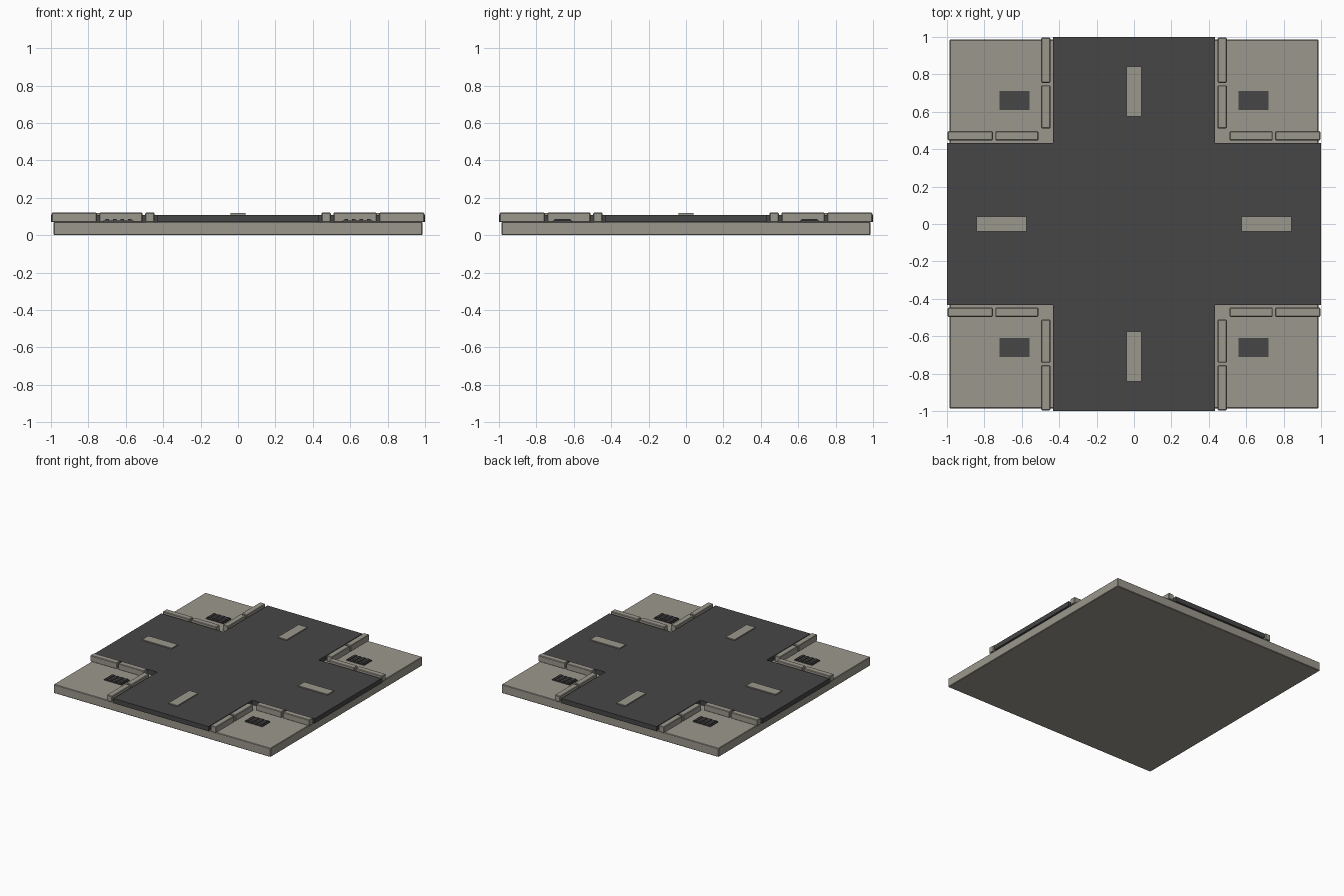
import bpy, bmesh

if "Cube" in bpy.data.objects:
    bpy.data.objects.remove(bpy.data.objects["Cube"])


def material(name, rgb):
    m = bpy.data.materials.new(name)
    m.diffuse_color = (*rgb, 1)
    m.use_nodes = True
    m.node_tree.nodes["Principled BSDF"].inputs["Base Color"].default_value = m.diffuse_color
    return m


STONE = material("warm_grey_stone", (0.33, 0.312, 0.265))
ASPHALT = material("dark_asphalt", (0.061, 0.061, 0.061))


def finish(name, bm, mat, bevel=0.0):
    bmesh.ops.recalc_face_normals(bm, faces=bm.faces)
    me = bpy.data.meshes.new(name)
    bm.to_mesh(me)
    bm.free()
    me.materials.append(mat)
    ob = bpy.data.objects.new(name, me)
    bpy.context.collection.objects.link(ob)
    if bevel:
        mod = ob.modifiers.new("edge", 'BEVEL')
        mod.width, mod.segments = bevel, 1
    return ob


def box(name, x, y, z, mat, bevel=0.0):
    """Box from (min, max) ranges; ranges may be given in either order."""
    bm = bmesh.new()
    bmesh.ops.create_cube(bm, size=1)
    for v in bm.verts:
        v.co = [(r[0] + r[1]) / 2 + c * abs(r[1] - r[0])
                for r, c in zip((x, y, z), v.co)]
    return finish(name, bm, mat, bevel)


def times(s, r):
    return (s * r[0], s * r[1])


# Base slab
box("base_slab", (-0.986, 0.986), (-0.986, 0.986), (0, 0.072), STONE, 0.004)

# Cross-shaped road, extruded from its outline
a, b = 0.432, 1.0
outline = [(a, a), (a, b), (-a, b), (-a, a), (-b, a), (-b, -a),
           (-a, -a), (-a, -b), (a, -b), (a, -a), (b, -a), (b, a)]
bm = bmesh.new()
face = bm.faces.new([bm.verts.new((x, y, 0.07)) for x, y in outline])
top = bmesh.ops.extrude_face_region(bm, geom=[face])["geom"]
for v in top:
    if isinstance(v, bmesh.types.BMVert):
        v.co.z = 0.109
finish("road_cross", bm, ASPHALT)

# Centre line dashes, one on each arm
for s in (-1, 1):
    dash, width, z = times(s, (0.575, 0.843)), (-0.04, 0.04), (0.108, 0.1175)
    box("lane_dash_x", dash, width, z, STONE)
    box("lane_dash_y", width, dash, z, STONE)

# Four pavement corners: kerb stones and drain grates
for sx in (-1, 1):
    for sy in (-1, 1):
        for seg in ((0.511, 0.741), (0.755, 0.996)):
            edge, z = (0.447, 0.496), (0.07, 0.121)
            box("kerb_stone_x", times(sx, seg), times(sy, edge), z, STONE, 0.004)
            box("kerb_stone_y", times(sx, edge), times(sy, seg), z, STONE, 0.004)
        cx, cy = sx * 0.639, sy * 0.66
        box("drain_plate", (cx - 0.08, cx + 0.08), (cy - 0.05, cy + 0.05),
            (0.07, 0.080), ASPHALT)
        for i in range(4):
            bx = cx - 0.06 + i * 0.04
            box("drain_bar", (bx - 0.009, bx + 0.009), (cy - 0.043, cy + 0.043),
                (0.078, 0.087), ASPHALT)
